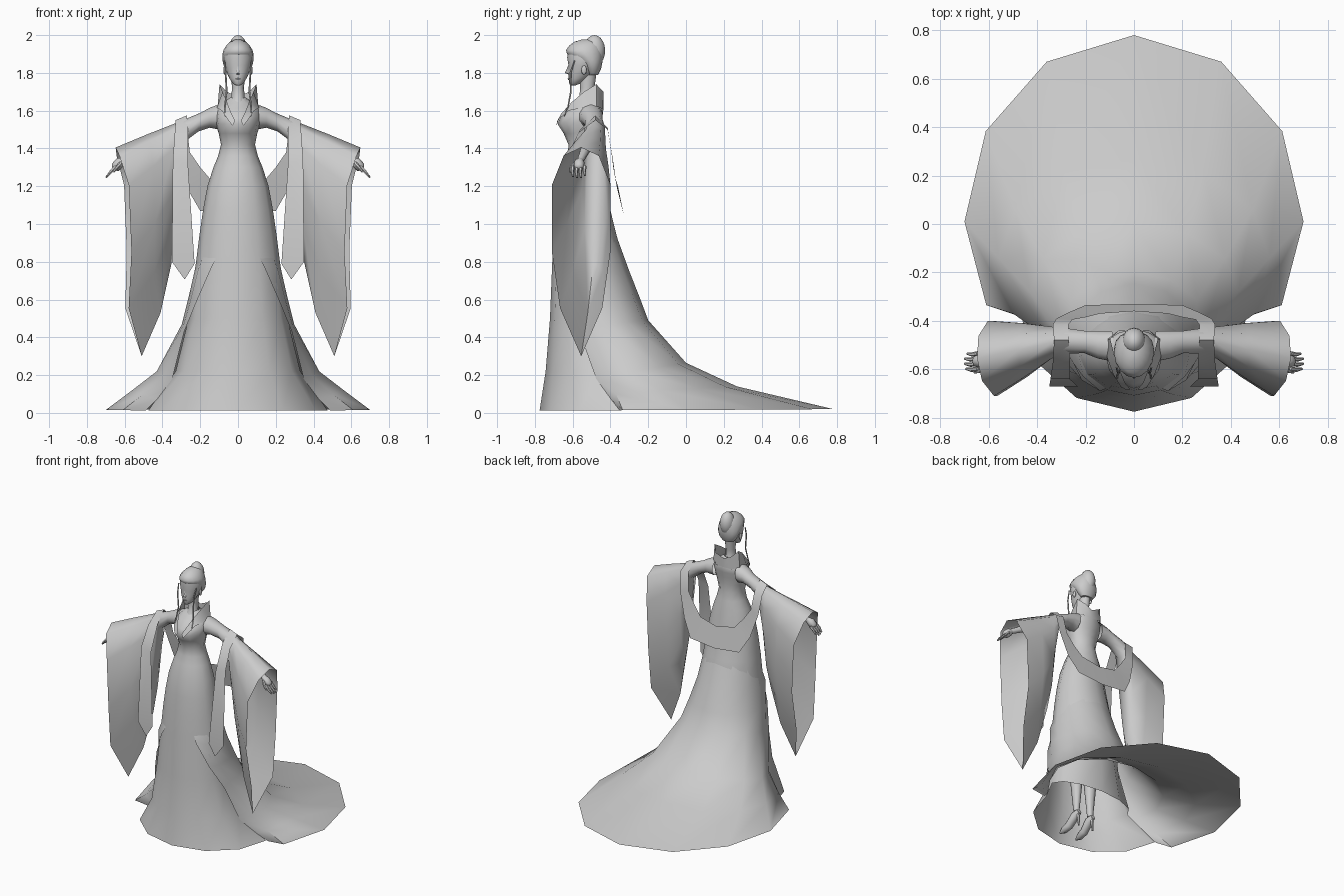
import bpy, bmesh, math
from mathutils import Vector

grey = bpy.data.materials.new("soft_grey")
grey.diffuse_color = (0.6, 0.6, 0.6, 1)


def finish(name, bm, mirror=False, angle=45):
    bmesh.ops.recalc_face_normals(bm, faces=bm.faces)
    me = bpy.data.meshes.new(name)
    bm.to_mesh(me)
    bm.free()
    me.materials.append(grey)
    ob = bpy.data.objects.new(name, me)
    bpy.context.collection.objects.link(ob)
    if mirror:
        ob.modifiers.new("mirror", 'MIRROR').merge_threshold = 0.001
    bpy.ops.object.select_all(action='DESELECT')
    ob.select_set(True)
    bpy.context.view_layer.objects.active = ob
    bpy.ops.object.shade_smooth_by_angle(angle=math.radians(angle))
    return ob


def loft(name, rows, closed=True, caps=(False, False), mirror=False, angle=50, drop_face=None):
    """Skin a list of equally long point rows."""
    bm = bmesh.new()
    vs = [[bm.verts.new(p) for p in row] for row in rows]
    n = len(vs[0])
    for a, b in zip(vs, vs[1:]):
        for i in range(n if closed else n - 1):
            j = (i + 1) % n
            f = bm.faces.new((a[i], a[j], b[j], b[i]))
            if drop_face and drop_face(f.calc_center_median()):
                bm.faces.remove(f)
    for use, ring in zip(caps, (vs[0], vs[-1])):
        if use:
            bm.faces.new(ring)
    bmesh.ops.remove_doubles(bm, verts=bm.verts, dist=0.0005)
    bmesh.ops.delete(bm, geom=[v for v in bm.verts if not v.link_faces], context='VERTS')
    bmesh.ops.delete(bm, geom=[e for e in bm.edges if not e.link_faces], context='EDGES')
    return finish(name, bm, mirror, angle)


def oval(z, w, yf, yb, yc=None, n=16):
    """Horizontal ring: half width, front y, back y, y of the widest place."""
    yc = (yf + yb) / 2 if yc is None else yc
    pts = []
    for i in range(n):
        a = 2 * math.pi * i / n
        c = math.cos(a)
        pts.append((w * math.sin(a), yc + c * ((yf - yc) if c > 0 else (yc - yb)), z))
    return pts


def tube(name, path, n=8, mirror=True):
    """Round tube along (x, y, z, radius) points."""
    P = [Vector(p[:3]) for p in path]
    rows = []
    for i, p in enumerate(P):
        d = P[min(i + 1, len(P) - 1)] - P[max(i - 1, 0)]
        q = d.to_track_quat('Z', 'Y')
        r = path[i][3]
        rows.append([p + q @ Vector((r * math.cos(2 * math.pi * k / n),
                                     r * math.sin(2 * math.pi * k / n), 0)) for k in range(n)])
    return loft(name, rows, True, (True, True), mirror)


def ball(name, c, r, mirror=False):
    bm = bmesh.new()
    bmesh.ops.create_uvsphere(bm, u_segments=16, v_segments=10, radius=1)
    for v in bm.verts:
        v.co = Vector(c) + Vector(r) * v.co
    return finish(name, bm, mirror)


# dress: bodice and front skirt in one piece, open low at the back
loft("dress", [oval(*r, n=12) for r in [
    (.012, .475, -.775, -.32, -.35), (.22, .33, -.743, -.33, -.46), (.5, .262, -.72, -.34, -.53),
    (.8, .222, -.708, -.33, -.54), (.95, .203, -.697, -.37, -.55), (1.08, .184, -.687, -.402, -.55),
    (1.20, .162, -.672, -.42), (1.30, .13, -.645, -.435), (1.36, .105, -.627, -.445),
    (1.42, .09, -.622, -.455), (1.48, .102, -.648, -.455, -.53), (1.53, .118, -.68, -.45, -.53),
    (1.57, .122, -.662, -.442, -.52), (1.61, .118, -.62, -.437, -.51),
    (1.64, .085, -.585, -.445, -.51), (1.67, .04, -.56, -.475)]], angle=60,
    drop_face=lambda c: c.z < .2 and c.y > -.43)

# trailing outer skirt: edge point, side point, then a quarter oval to the back
rows = []
for edge, side, w, yc, yb, zs, zb in [
    ((.115, -.68, .82), (.18, -.625, .84), .206, -.54, -.373, .88, .95),
    ((.14, -.69, .77), (.21, -.63, .76), .23, -.53, -.30, .75, .75),
    ((.215, -.645, .60), (.25, -.575, .60), .262, -.48, -.245, .61, .61),
    ((.285, -.565, .43), (.29, -.51, .46), .297, -.42, -.20, .47, .49),
    ((.348, -.475, .18), (.39, -.41, .20), .43, -.28, .0, .22, .265),
    ((.43, -.395, .07), (.50, -.37, .10), .56, -.14, .27, .12, .14),
    ((.49, -.35, .012), (.61, -.335, .015), .70, .01, .78, .015, .02),
]:
    arc = []
    for d in (0, 29, 59, 90):
        a = math.radians(d)
        arc.append((w * math.cos(a) if d < 90 else 0, yc + (yb - yc) * math.sin(a),
                    zs + (zb - zs) * math.sin(a)))
    rows.append([edge, side] + arc)
loft("train", rows, False, mirror=True, angle=60)

# hanging sleeves: tear-drop rings from shoulder to wrist opening
drop = [(0, 0, 0), (.04, .6, 0), (.18, 1, -.02), (.5, 1, .01), (.77, .72, .055), (1, 0, 0)]
rows = []
for xt, zt, xb, zb, yc, hw, k in [
    (.085, 1.64, .10, 1.50, -.505, .065, 0), (.15, 1.615, .15, 1.51, -.498, .06, 0),
    (.20, 1.588, .21, 1.49, -.487, .048, 0), (.28, 1.555, .29, 1.43, -.483, .056, 0),
    (.34, 1.53, .35, .80, -.49, .066, 0), (.48, 1.475, .41, .53, -.52, .11, .4),
    (.648, 1.405, .51, .30, -.555, .155, 1),
]:
    short = zt - zb < .2
    half = []
    for i, (f, s, o) in enumerate(drop):
        if short:   # round arm section near the shoulder
            a = math.pi * i / 5
            f, s = (1 - math.cos(a)) / 2, math.sin(a)
        half.append((xt + (xb - xt) * f + o * k, hw * s, zt + (zb - zt) * f))
    # the front rim sits further in than the back rim
    rows.append([(x - .025 * k * y / hw, yc - y, z) for x, y, z in half] +
                [(x, yc + y, z) for x, y, z in half[-2:0:-1]])
loft("sleeve", rows, mirror=True, angle=65)

# forearm and hand
tube("forearm", [(.30, -.49, 1.48, .032), (.48, -.53, 1.40, .028), (.61, -.56, 1.335, .018)])
tube("palm", [(.60, -.56, 1.34, .016), (.625, -.565, 1.325, .028), (.65, -.567, 1.30, .026),
              (.658, -.567, 1.292, .014)])
for i in range(4):
    y = -.598 + .021 * i
    reach = (.9, 1, 1, .8)[i]
    tube("finger", [(.645, y, 1.305, .01), (.645 + .03 * reach, y - .004, 1.305 - .03 * reach, .009),
                    (.645 + .054 * reach, y, 1.305 - .06 * reach, .005)], 6)
tube("thumb", [(.62, -.585, 1.325, .01), (.64, -.608, 1.30, .009), (.66, -.612, 1.275, .005)], 6)

# shawl: band behind the back, over the arms, with hanging front tails
loft("shawl", [
    [(0, -.36, 1.20), (0, -.33, 1.05)], [(.14, -.37, 1.23), (.20, -.335, 1.07)],
    [(.20, -.385, 1.30), (.27, -.365, 1.19)], [(.255, -.395, 1.38), (.32, -.39, 1.36)],
    [(.27, -.415, 1.51), (.335, -.415, 1.50)], [(.27, -.48, 1.575), (.33, -.48, 1.55)],
    [(.265, -.56, 1.50), (.335, -.57, 1.48)], [(.265, -.64, 1.32), (.345, -.64, 1.34)],
    [(.23, -.672, .79), (.35, -.672, .80)], [(.28, -.672, .71), (.285, -.672, .71)]],
    False, mirror=True)

# upright collar with narrow lapels running down to the chest
loft("collar", [
    [(0, -.437, 1.61), (0, -.44, 1.675)], [(.065, -.44, 1.61), (.06, -.437, 1.70)],
    [(.108, -.475, 1.62), (.098, -.475, 1.74)], [(.112, -.55, 1.615), (.082, -.54, 1.70)],
    [(.085, -.622, 1.60), (.058, -.605, 1.645)], [(.055, -.672, 1.555), (.035, -.66, 1.585)],
    [(.03, -.686, 1.52), (.015, -.682, 1.545)]], False, mirror=True)

# neck, face and features
loft("neck", [oval(*r, n=12) for r in [
    (1.63, .05, -.59, -.47), (1.67, .035, -.565, -.49), (1.72, .032, -.56, -.485),
    (1.79, .036, -.565, -.475)]])
loft("face", [oval(*r) for r in [
    (1.734, .012, -.612, -.585), (1.743, .028, -.618, -.56), (1.77, .045, -.622, -.52),
    (1.80, .059, -.624, -.49), (1.84, .072, -.622, -.465), (1.88, .077, -.629, -.455),
    (1.92, .068, -.625, -.46)]], caps=(True, True))
loft("nose", [[(0, -.62, 1.845), (.006, -.617, 1.845)], [(0, -.642, 1.80), (.010, -.62, 1.797)],
              [(0, -.618, 1.79), (.009, -.615, 1.79)]], False, mirror=True)
tube("lips", [(0, -.622, 1.768, .005), (.014, -.616, 1.768, .003)], 6)
ball("ear", (.07, -.54, 1.815), (.008, .014, .024), True)

# hair: cap, low top knot and thin side locks
loft("hair", [oval(*r) for r in [
    (1.79, .045, -.52, -.465), (1.82, .07, -.54, -.45), (1.855, .08, -.565, -.443),
    (1.88, .083, -.602, -.44), (1.90, .082, -.63, -.44), (1.92, .077, -.635, -.443),
    (1.945, .062, -.618, -.45), (1.965, .042, -.59, -.46), (1.977, .015, -.55, -.48)]],
    caps=(True, True))
ball("top_knot", (0, -.485, 1.918), (.05, .057, .082))
tube("side_lock", [(.072, -.59, 1.865, .004), (.066, -.612, 1.80, .005), (.06, -.61, 1.70, .005),
                   (.07, -.625, 1.62, .004), (.068, -.645, 1.57, .002)], 5)

# legs and heeled shoes under the skirt
tube("leg", [(.06, -.54, .95, .065), (.06, -.55, .55, .042), (.06, -.53, .38, .043),
             (.06, -.53, .13, .02)])
tube("shoe", [(.06, -.50, .12, .018), (.06, -.54, .105, .03), (.065, -.60, .05, .028),
              (.068, -.65, .035, .024), (.07, -.69, .03, .006)])
tube("shoe_heel", [(.06, -.51, .11, .014), (.06, -.505, .015, .006)], 6)
